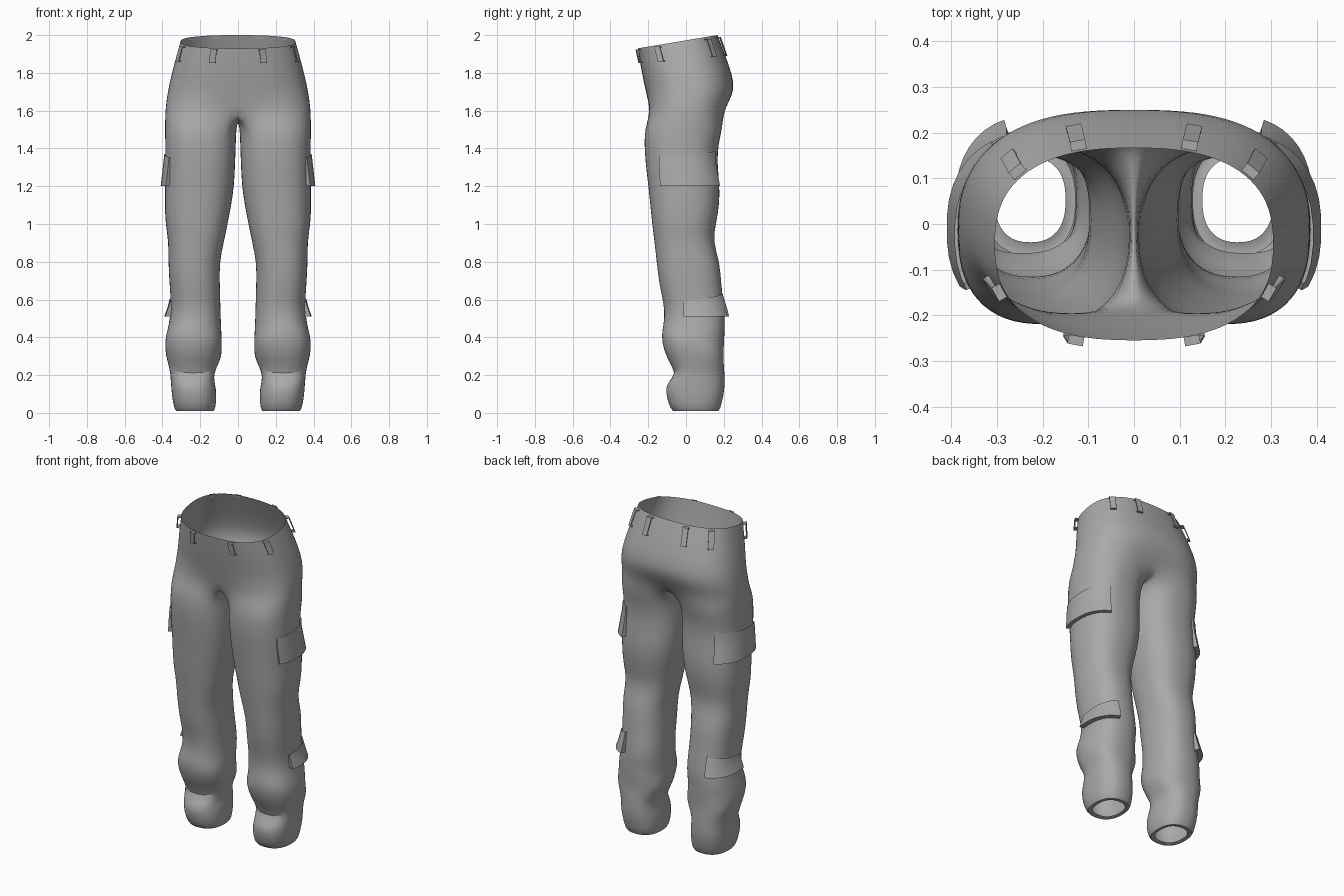
import bpy, bmesh
from math import sin, cos, pi, radians, copysign
from mathutils import Vector

cube = bpy.data.objects.get("Cube")
if cube:
    bpy.data.objects.remove(cube, do_unlink=True)

fabric = bpy.data.materials.new("grey_fabric")
fabric.use_nodes = True
GREY = (0.4, 0.4, 0.4, 1)
fabric.diffuse_color = GREY
fabric.node_tree.nodes["Principled BSDF"].inputs["Base Color"].default_value = GREY

# Leg sections: height, inner x, outer x, front y, back y
LEG = [
    (.000, .125, .330, -.07, .175), (.05, .115, .345, -.095, .19),
    (.13, .115, .355, -.108, .207), (.19, .13, .355, -.10, .205),
    (.245, .115, .365, -.05, .20), (.30, .085, .385, -.095, .20),
    (.38, .085, .388, -.135, .20), (.44, .09, .375, -.125, .205),
    (.50, .09, .360, -.113, .208), (.58, .093, .355, -.118, .20),
    (.68, .096, .363, -.143, .187), (.80, .098, .370, -.156, .18),
    (.91, .073, .368, -.168, .142), (1.0, .055, .385, -.18, .16),
    (1.1, .035, .388, -.19, .177), (1.2, .02, .388, -.20, .18),
    (1.33, .014, .386, -.216, .165), (1.43, .011, .386, -.222, .173),
    (1.51, .008, .387, -.218, .195)]
# Hip sections: height, outer x, front y, back y
HIP = [
    (1.59, .386, -.214, .222), (1.65, .38, -.213, .243),
    (1.71, .37, -.214, .257), (1.78, .355, -.228, .245),
    (1.87, .332, -.243, .21), (1.965, .305, -.255, .167)]
OUTER, INNER = 22, 8        # segments on the outer arc and between the legs
SPREAD = radians(45)


def section(table, z):
    """Interpolate one row of a section table."""
    z = min(max(z, table[0][0]), table[-1][0])
    for a, b in zip(table, table[1:]):
        if z <= b[0]:
            f = (z - a[0]) / (b[0] - a[0])
            return [p + (q - p) * f for p, q in zip(a, b)]


def rounded(v, p):
    return copysign(abs(v) ** (2 / p), v)


def leg_point(z, t):
    _, x0, x1, y0, y1 = section(LEG, z)
    c, s = rounded(cos(t), 2.4), rounded(sin(t), 2.4)
    # Folds gather on the lower leg and sag at the front
    fold = max(0, 1 - abs(z - .32) / .26)
    k = 1 + .035 * fold * sin(3 * t + 40 * z)
    sag = .04 * max(0, 1 - abs(z - .23) / .16) * max(0, -sin(t))
    return Vector(((x0 + x1) / 2 + (x1 - x0) / 2 * c * k,
                   (y0 + y1) / 2 + (y1 - y0) / 2 * s * k, z - sag))


def hip_point(z, t):
    _, x, y0, y1 = section(HIP, z)
    c, s = rounded(max(cos(t), 0), 2.5), rounded(sin(t), 2.5)
    tilt = .035 * ((z - 1.59) / .375) ** 2
    seam = .12 * max(0, 1 - (z - 1.59) / .12) * abs(sin(t)) ** 14
    return Vector((0 if c < 1e-4 else x * c,
                   ((y0 + y1) / 2 + (y1 - y0) / 2 * s) * (1 - seam), z + tilt * s))


def finish(name, bm, mirror=True):
    mesh = bpy.data.meshes.new(name)
    bm.to_mesh(mesh)
    bm.free()
    mesh.materials.append(fabric)
    obj = bpy.data.objects.new(name, mesh)
    bpy.context.collection.objects.link(obj)
    if mirror:
        mod = obj.modifiers.new("Mirror", 'MIRROR')
        mod.use_clip = True
    return obj


def smooth(obj, angle):
    bpy.ops.object.select_all(action='DESELECT')
    obj.select_set(True)
    bpy.context.view_layer.objects.active = obj
    bpy.ops.object.shade_smooth_by_angle(angle=radians(angle))


def bridge(bm, low, high, closed):
    n = len(high)
    for i in range(n if closed else n - 1):
        j = (i + 1) % n
        bm.faces.new((low[i], low[j], high[j], high[i]))


# Trousers: one leg and half of the hips, mirrored
bm = bmesh.new()
angles = [-pi / 2 - SPREAD + (pi + 2 * SPREAD) * i / OUTER for i in range(OUTER + 1)]
angles += [pi / 2 + SPREAD + (pi - 2 * SPREAD) * j / INNER for j in range(1, INNER)]
rings = [[leg_point(row[0], t) for t in angles] for row in LEG]
# Turned-in hem
mid = sum(rings[0], Vector()) / len(rings[0])
rings.insert(0, [mid + (p - mid) * .76 + Vector((0, 0, .015)) for p in rings[0]])
# Crotch ring, dipping between the legs
half = [-pi / 2 + pi * i / OUTER for i in range(OUTER + 1)]
crotch = [hip_point(HIP[0][0], t) for t in half]
front, back = crotch[0], crotch[-1]
for j in range(1, INNER):
    p = back.lerp(front, j / INNER)
    p.z -= .05 * sin(pi * j / INNER)
    crotch.append(p)
rings.append(crotch)
loops = [[bm.verts.new(p) for p in ring] for ring in rings]
for low, high in zip(loops, loops[1:]):
    bridge(bm, low, high, True)
prev = loops[-1][:OUTER + 1]
for row in HIP[1:]:
    ring = [bm.verts.new(hip_point(row[0], t)) for t in half]
    bridge(bm, prev, ring, False)
    prev = ring
trousers = finish("trousers", bm)
sub = trousers.modifiers.new("Subdivision", 'SUBSURF')
sub.levels = sub.render_levels = 1
smooth(trousers, 60)


# Pocket flaps: curved patches standing off the outside of each leg
def flap(name, a0, a1, bottom, top, rise, lift):
    bm = bmesh.new()
    cols, rows = 10, 4
    spans = [0] + [i / cols for i in range(cols + 1)] + [1]
    heights = [0] + [i / rows for i in range(rows + 1)]
    grid = []
    for j, v in enumerate(heights):
        line = []
        for i, u in enumerate(spans):
            edge = j == 0 or i in (0, len(spans) - 1)
            t = radians(a0 + (a1 - a0) * u)
            z = bottom + (top - bottom) * v + rise * (u - .5) * v
            out = -.008 if edge else lift * (1 - .75 * v)
            p = leg_point(z, t)
            p += Vector((cos(t), sin(t), 0)) * out
            line.append(bm.verts.new(p))
        grid.append(line)
    for low, high in zip(grid, grid[1:]):
        bridge(bm, low, high, False)
    smooth(finish(name, bm), 40)


flap("thigh_pocket_flaps", -33, 62, 1.2, 1.37, .03, .022)
flap("shin_pocket_flaps", -15, 72, .51, .61, .04, .03)

# Belt loops: bent straps around the waistband
bm = bmesh.new()
for deg in (-71, -24, 40, 72):
    t = radians(deg)
    top, low = hip_point(1.957, t), hip_point(1.87, t)
    side = hip_point(1.92, t + .05) - hip_point(1.92, t - .05)
    side = Vector((side.x, side.y, 0)).normalized()
    out = Vector((side.y, -side.x, 0))
    path = [low, low + out * .016, top + out * .02, top]
    strip = [[bm.verts.new(p + side * w) for w in (-.017, .017)] for p in path]
    for a, b in zip(strip, strip[1:]):
        bridge(bm, a, b, False)
straps = finish("belt_loops", bm)
solid = straps.modifiers.new("Solidify", 'SOLIDIFY')
solid.thickness = .006
